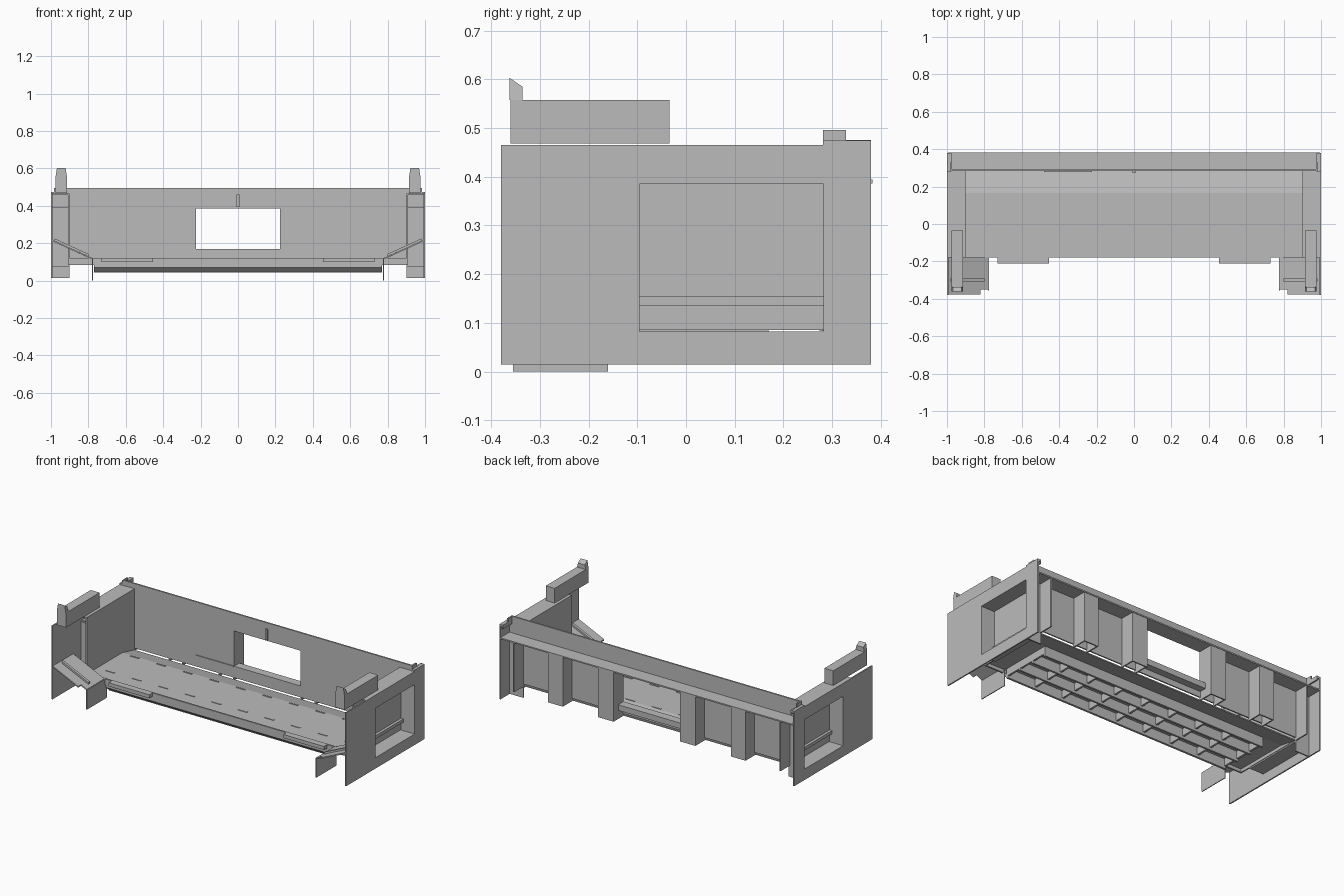
import bpy, bmesh
from mathutils import Vector

cube = bpy.data.objects.get("Cube")
if cube:
    bpy.data.objects.remove(cube, do_unlink=True)

grey = bpy.data.materials.new("steel grey")
grey.use_nodes = True
grey.diffuse_color = (0.5, 0.5, 0.5, 1)
grey.node_tree.nodes["Principled BSDF"].inputs["Base Color"].default_value = (0.5, 0.5, 0.5, 1)


def finish(name, bm):
    bmesh.ops.recalc_face_normals(bm, faces=bm.faces[:])
    mesh = bpy.data.meshes.new(name)
    bm.to_mesh(mesh)
    bm.free()
    mesh.materials.append(grey)
    ob = bpy.data.objects.new(name, mesh)
    bpy.context.scene.collection.objects.link(ob)
    return ob


def box(name, x, y, z):
    """Box from (min, max) ranges."""
    bm = bmesh.new()
    bmesh.ops.create_cube(bm, size=1)
    for v in bm.verts:
        v.co = Vector([(a + b) / 2 + c * (b - a) for (a, b), c in zip((x, y, z), v.co)])
    return finish(name, bm)


def prism(name, points, direction):
    """Extrude a closed outline along a direction."""
    bm = bmesh.new()
    face = bm.faces.new([bm.verts.new(p) for p in points])
    ext = bmesh.ops.extrude_face_region(bm, geom=[face])
    verts = [e for e in ext["geom"] if isinstance(e, bmesh.types.BMVert)]
    bmesh.ops.translate(bm, verts=verts, vec=direction)
    return finish(name, bm)


def sided(side, a, b):
    return tuple(sorted((side * a, side * b)))


T = 0.008
BACK = 0.283

for s, label in ((1, "left"), (-1, "right")):
    # Outer side plate, framed around its window
    outer = sided(s, 1 - T, 1)
    for part, y, z in (("front", (-0.38, -0.095), (0.015, 0.465)),
                       ("rear", (0.282, 0.38), (0.015, 0.465)),
                       ("upper", (-0.095, 0.282), (0.385, 0.465)),
                       ("lower", (-0.095, 0.282), (0.015, 0.082))):
        box(f"{label}_side_plate_{part}", outer, y, z)

    # Inner wall, window sill and header, rail and closing plates
    gap = sided(s, 0.9, 1 - T)
    box(f"{label}_inner_wall", sided(s, 0.9, 0.908), (-0.18, BACK), (0.085, 0.465))
    box(f"{label}_window_sill", gap, (-0.095, BACK), (0.074, 0.082))
    box(f"{label}_window_header", gap, (-0.095, BACK), (0.385, 0.393))
    box(f"{label}_window_jamb", gap, (-0.103, -0.095), (0.082, 0.385))
    box(f"{label}_window_rail", sided(s, 0.905, 0.925), (-0.095, BACK), (0.135, 0.155))
    box(f"{label}_corner_plate", gap, (BACK, BACK + T), (0.015, 0.465))
    box(f"{label}_top_cover", gap, (-0.18, BACK), (0.457, 0.465))

    # Front deflector ramp with grip bar and hanging foot plate
    ramp = [(0.78, -0.18, 0.122), (0.78, -0.35, 0.122), (0.82, -0.35, 0.14),
            (0.82, -0.378, 0.14), (0.995, -0.378, 0.22), (0.995, -0.18, 0.22)]
    prism(f"{label}_ramp", [(s * x, y, z) for x, y, z in ramp], (0, 0, -0.008))
    bar = [(0.8, -0.308, 0.131), (0.98, -0.308, 0.213), (0.98, -0.292, 0.213), (0.8, -0.292, 0.131)]
    prism(f"{label}_ramp_bar", [(s * x, y, z) for x, y, z in bar], (0, 0, 0.012))
    box(f"{label}_foot_plate", sided(s, 0.776, 0.781), (-0.355, -0.16), (0, 0.12))

    # Raised box on the side wall with a tapered front horn
    box(f"{label}_top_box", sided(s, 0.915, 0.975), (-0.36, -0.034), (0.468, 0.558))
    horn = [(0.915, 0.558), (0.922, 0.603), (0.968, 0.603), (0.975, 0.558)]
    h = prism(f"{label}_horn", [(s * x, -0.362, z) for x, z in horn], (0, 0.026, 0))
    for v in h.data.vertices:
        if v.co.z > 0.6 and v.co.y > -0.35:
            v.co.z = 0.585

    # Stepped lug at the rear corner
    lug = [(0.281, 0.45), (0.281, 0.496), (0.328, 0.496), (0.328, 0.475), (0.38, 0.475), (0.38, 0.45)]
    prism(f"{label}_rear_lug", [(s * 0.975, y, z) for y, z in lug], (s * 0.008, 0, 0))
    box(f"{label}_lug_foot", sided(s, 0.975, 1), (0.281, 0.38), (0.462, 0.474))

    # Rear wall panels and box posts
    for i, (a, b) in enumerate(((0.225, 0.33), (0.33, 0.67), (0.67, 0.9))):
        box(f"{label}_rear_panel_{i}", sided(s, a, b), (BACK, BACK + T), (0.1, 0.39))
    for a, b in ((0.225, 0.33), (0.57, 0.67)):
        box(f"{label}_post_outer_web", sided(s, b - T, b), (BACK, 0.38), (0.083, 0.39))
        box(f"{label}_post_inner_web", sided(s, a, a + T), (BACK, 0.38), (0.083, 0.39))
        box(f"{label}_post_flange", sided(s, a, b), (0.372, 0.38), (0.083, 0.39))
    box(f"{label}_end_rib", sided(s, 0.9, 0.908), (BACK, 0.38), (0.083, 0.39))

    # Front step pads
    box(f"{label}_step_pad", sided(s, 0.455, 0.73), (-0.21, -0.18), (0.1, 0.122))

# Angle beam across the back, with a centre peg
box("beam_web", (-0.975, 0.975), (BACK, BACK + 0.01), (0.388, 0.496))
box("beam_ledge", (-0.995, 0.995), (BACK, 0.383), (0.386, 0.394))
box("beam_peg", (-0.007, 0.007), (BACK - 0.01, BACK), (0.395, 0.46))

# Strip and sill below the rear opening
box("opening_strip", (-0.225, 0.225), (BACK, BACK + T), (0.1, 0.17))
box("opening_sill", (-0.225, 0.225), (BACK, 0.335), (0.135, 0.17))
box("wall_shelf", (-0.48, -0.225), (BACK - 0.006, BACK), (0.166, 0.172))

# Floor planks, front lip and descending rear apron
PLANKS = 10
width = 1.8 / PLANKS
for i in range(PLANKS):
    x = -0.9 + i * width
    box(f"floor_plank_{i}", (x, x + width), (-0.18, 0.165), (0.105, 0.118))
    for y in (-0.08, 0.155):
        box(f"floor_cleat_{i}", (x + 0.06, x + 0.12), (y - 0.004, y + 0.004), (0.118, 0.121))
box("floor_front_lip", (-0.9, 0.9), (-0.18, -0.17), (0.085, 0.122))
apron = [(0.165, 0.118), (0.283, 0.09), (0.283, 0.083), (0.165, 0.105)]
prism("floor_apron", [(-0.9, y, z) for y, z in apron], (1.8, 0, 0))

# Underframe: slanted front skirt, stringers and cross ribs
skirt = [(-0.178, 0.085), (-0.178, 0.07), (-0.15, 0.045), (-0.142, 0.045), (-0.165, 0.085)]
prism("underframe_skirt", [(-0.77, y, z) for y, z in skirt], (1.54, 0, 0))
for i, y in enumerate((-0.155, -0.05, 0.055, 0.157)):
    box(f"stringer_{i}", (-0.77, 0.77), (y, y + 0.012), (0.045, 0.105))
for i in range(9):
    x = -0.764 + i * 0.191
    box(f"cross_rib_{i}", (x - 0.006, x + 0.006), (-0.155, 0.165), (0.06, 0.105))
